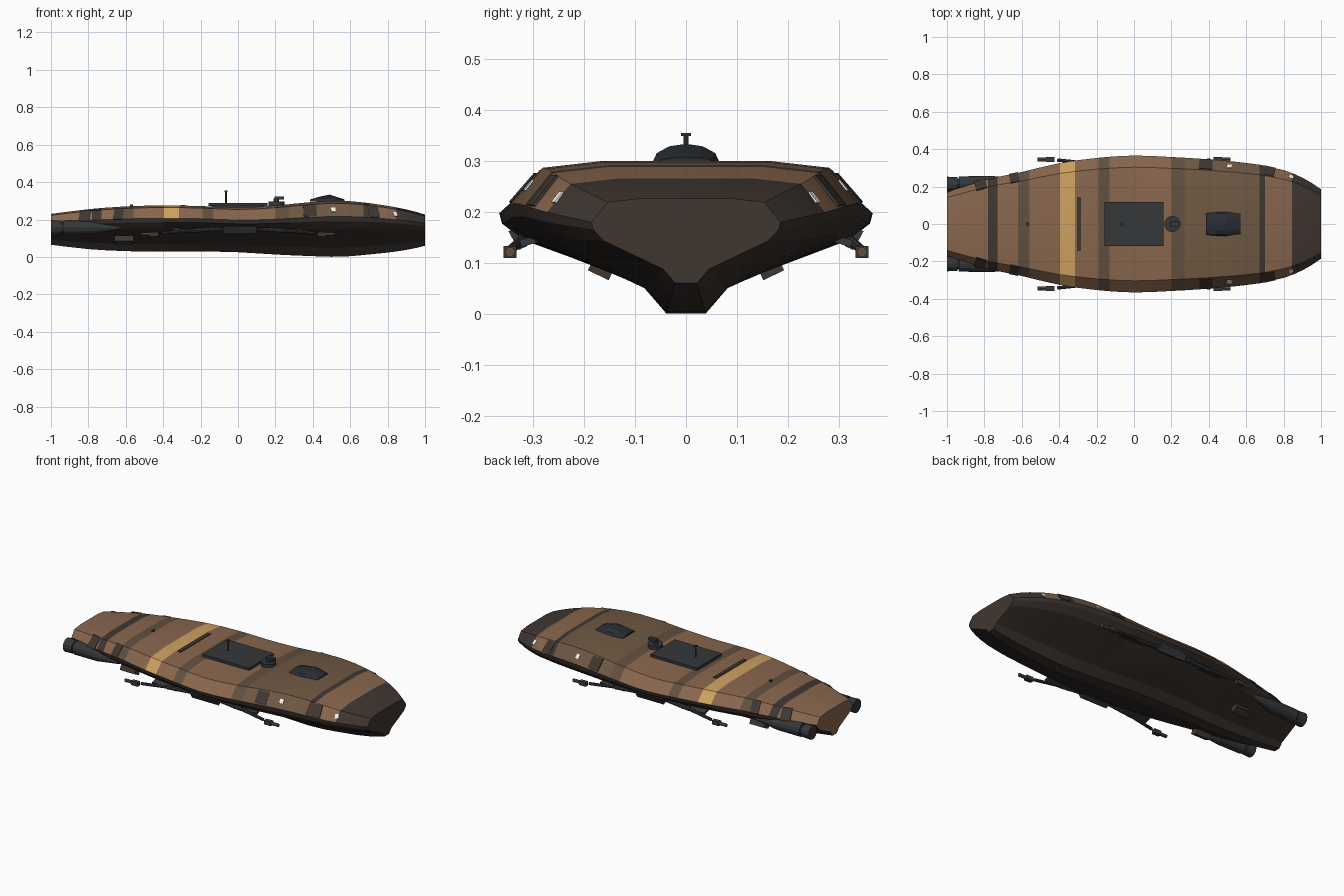
import bpy, bmesh, math
from mathutils import Vector, Matrix

if "Cube" in bpy.data.objects:
    bpy.data.objects.remove(bpy.data.objects["Cube"])

def mat(name, c):
    m = bpy.data.materials.new(name)
    m.diffuse_color = (*c, 1)
    m.use_nodes = True
    m.node_tree.nodes["Principled BSDF"].inputs["Base Color"].default_value = m.diffuse_color
    return m

BROWN = mat("brown", (0.25, 0.135, 0.075))
GOLD = mat("gold", (0.62, 0.36, 0.12))
TAUPE = mat("taupe", (0.12, 0.08, 0.05))
OLIVE = mat("olive", (0.16, 0.098, 0.056))
DARK = mat("dark", (0.05, 0.037, 0.03))
KEEL = mat("keel", (0.04, 0.031, 0.026))
METAL = mat("metal", (0.035, 0.038, 0.042))
GLASS = mat("glass", (0.022, 0.027, 0.034))
LAMP = mat("lamp", (0.9, 0.9, 0.85))

def finish(bm, name, mats):
    bmesh.ops.recalc_face_normals(bm, faces=bm.faces)
    me = bpy.data.meshes.new(name)
    bm.to_mesh(me)
    bm.free()
    ob = bpy.data.objects.new(name, me)
    bpy.context.collection.objects.link(ob)
    for m in mats:
        me.materials.append(m)
    return ob

def box(name, c, s, m, rot=(0, 0, 0)):
    bm = bmesh.new()
    bmesh.ops.create_cube(bm, size=1)
    bmesh.ops.scale(bm, vec=s, verts=bm.verts)
    ob = finish(bm, name, [m])
    ob.location, ob.rotation_euler = c, rot
    return ob

def tube(name, a, b, r1, m, r2=None, n=12):
    a, b = Vector(a), Vector(b)
    bm = bmesh.new()
    bmesh.ops.create_cone(bm, cap_ends=True, segments=n, radius1=r1,
                          radius2=r1 if r2 is None else r2, depth=(b - a).length)
    ob = finish(bm, name, [m])
    ob.rotation_mode = 'QUATERNION'
    ob.rotation_quaternion = (b - a).to_track_quat('Z', 'Y')
    ob.location = (a + b) / 2
    return ob

# hull stations: x, half width, bottom z, top z
KEYS = [(-1, .170, .065, .230), (-.8, .235, .042, .255), (-.6, .278, .031, .270), (-.4, .325, .029, .275),
        (-.2, .353, .029, .272), (0, .366, .025, .264), (.2, .358, .013, .275), (.4, .346, .004, .294),
        (.55, .332, .001, .300), (.7, .312, .013, .288), (.83, .278, .027, .268), (.93, .232, .043, .247),
        (1, .185, .060, .226)]

def station(x):
    i = max(k for k in range(len(KEYS) - 1) if KEYS[k][0] <= x + 1e-9)
    p, q = KEYS[i], KEYS[i + 1]
    h = q[0] - p[0]
    t = (x - p[0]) / h
    o, r = KEYS[max(i - 1, 0)], KEYS[min(i + 2, len(KEYS) - 1)]
    out = []
    for j in (1, 2, 3):
        m0 = (q[j] - o[j]) / (q[0] - o[0]) * h
        m1 = (r[j] - p[j]) / (r[0] - p[0]) * h
        out.append((2*t**3 - 3*t*t + 1)*p[j] + (t**3 - 2*t*t + t)*m0 + (3*t*t - 2*t**3)*q[j] + (t**3 - t*t)*m1)
    return out

# half section as fractions of width and height, deck to keel
HALF = [(.48, 1), (.83, .955), (1, .72), (.985, .635), (.87, .50), (.24, .165), (.115, 0)]
STRIPES = [(-.78, -.73, DARK), (-.62, -.56, TAUPE), (-.395, -.315, GOLD), (-.19, -.13, TAUPE),
           (.2, .27, TAUPE), (.27, .67, OLIVE), (.67, .70, DARK), (.845, 1, DARK)]
MATS = [BROWN, GOLD, TAUPE, OLIVE, DARK, KEEL]

def build_hull():
    cuts = {round(-1 + i * .1, 3) for i in range(21)} | {.95} | {e for s in STRIPES for e in s[:2]}
    xs = sorted(cuts)
    bm = bmesh.new()
    rings = []
    for x in xs:
        w, b, t = station(x)
        pts = [(f * w, b + g * (t - b)) for f, g in HALF]
        pts += [(-y, z) for y, z in reversed(pts)]
        rings.append([bm.verts.new((x, y, z)) for y, z in pts])
    n = 2 * len(HALF)
    for k in range(len(xs) - 1):
        mid = (xs[k] + xs[k + 1]) / 2
        top = next((s[2] for s in STRIPES if s[0] < mid < s[1]), BROWN)
        for j in range(n):
            f = bm.faces.new([rings[k][j], rings[k][(j + 1) % n], rings[k + 1][(j + 1) % n], rings[k + 1][j]])
            f.material_index = MATS.index(top if j in (0, 1, n - 3, n - 2, n - 1) else KEEL)
    bm.faces.new(rings[0]).material_index = 0
    bm.faces.new(rings[-1]).material_index = 4
    ob = finish(bm, "hull", MATS)
    bpy.context.view_layer.objects.active = ob
    ob.select_set(True)
    bpy.ops.object.shade_smooth_by_angle(angle=math.radians(20))
    ob.select_set(False)

build_hull()

# deck hatch, antenna, sensor turret
box("deck_hatch", (0, 0, .279), (.315, .235, .016), METAL)
box("hatch_base", (0, 0, .267), (.28, .20, .02), DARK)
box("deck_slot", (-.295, 0, .272), (.022, .29, .012), DARK)
tube("antenna_mast", (-.065, 0, .28), (-.065, 0, .35), .005, METAL, n=8)
box("antenna_head", (-.065, 0, .351), (.016, .02, .006), METAL)
tube("turret_base", (.205, 0, .265), (.205, 0, .295), .043, METAL, n=16)
tube("turret_neck", (.205, 0, .29), (.205, 0, .312), .014, METAL)
box("turret_head", (.22, 0, .316), (.05, .026, .016), METAL)
box("rear_vent", (-.57, 0, .276), (.015, .015, .008), DARK)

# faceted canopy
bm = bmesh.new()
rows = []
for x, w, h in [(.385, .058, .010), (.44, .063, .026), (.49, .066, .036), (.57, .054, .010)]:
    rows.append([bm.verts.new((x, -w * math.cos(math.pi * i / 6), .297 + h * math.sin(math.pi * i / 6)))
                 for i in range(7)])
for a, b in zip(rows, rows[1:]):
    for i in range(7):
        bm.faces.new([a[i], a[(i + 1) % 7], b[(i + 1) % 7], b[i]])
bm.faces.new(rows[0])
bm.faces.new(rows[-1])
finish(bm, "canopy", [GLASS])

for s, side in ((-1, "right"), (1, "left")):
    # engines
    tube(f"engine_nozzle_{side}", (-1, s*.212, .156), (-.945, s*.212, .156), .041, METAL, .038)
    tube(f"engine_neck_{side}", (-.95, s*.214, .156), (-.93, s*.214, .156), .03, GLASS)
    tube(f"engine_body_{side}", (-.935, s*.214, .156), (-.78, s*.222, .156), .040, METAL, .036)
    tube(f"engine_fairing_{side}", (-.78, s*.222, .156), (-.63, s*.236, .158), .036, METAL, .012)
    # weapon mount with fore and aft arms
    box(f"mount_{side}", (.01, s*.318, .154), (.18, .045, .042), METAL, (s*-.5, 0, 0))
    for d, end in ((-1, "aft"), (1, "fore")):
        tube(f"arm_inner_{end}_{side}", (d*.08, s*.315, .152), (d*.25, s*.322, .140), .012, METAL, n=8)
        tube(f"arm_outer_{end}_{side}", (d*.18, s*.318, .148), (d*.41, s*.342, .127), .009, METAL, n=8)
        box(f"arm_root_{end}_{side}", (d*.27, s*.296, .146), (.16, .06, .014), METAL, (s*-.3, 0, 0))
        box(f"gun_{end}_{side}", (d*.447, s*.345, .121), (.045, .026, .024), DARK)
        tube(f"gun_barrel_{end}_{side}", (d*.46, s*.345, .121), (d*.515, s*.345, .121), .010, TAUPE, n=8)
    # lower thruster block
    box(f"belly_block_{side}", (-.61, s*.165, .09), (.10, .045, .032), DARK, (s*.45, 0, 0))
    # side patches and lamps lying on the sloped flank
    for x, l, m in [(-.82, .06, DARK), (-.64, .05, DARK), (.385, .07, DARK), (.725, .055, DARK),
                    (.51, .024, LAMP), (.84, .02, LAMP)]:
        w, b, t = station(x)
        w2, b2, t2 = station(x + .02)
        h = t - b
        tilt = math.atan2(.235 * h, .17 * w)
        box(f"flank_{'lamp' if m is LAMP else 'patch'}_{x}_{side}", (x, s*w*.915, b + .8375*h),
            (l, .026 if m is LAMP else .075, .006), m, (-s*tilt, 0, math.atan2(s*(w2 - w), .02)))
